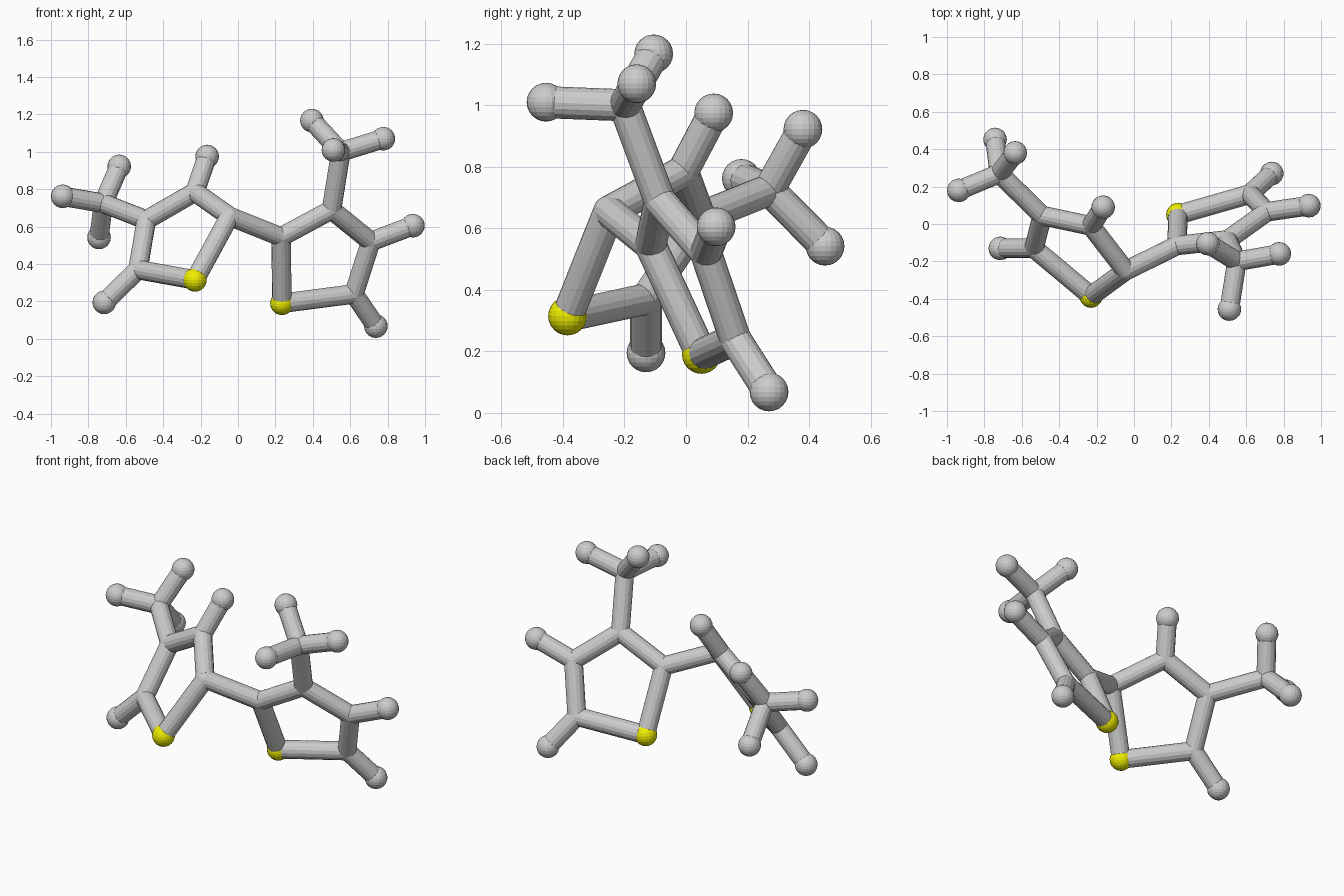
import bpy
from mathutils import Vector

if "Cube" in bpy.data.objects:
    bpy.data.objects.remove(bpy.data.objects["Cube"])

BALL, STICK = 0.063, 0.052

yellow = bpy.data.materials.new("yellow")
yellow.diffuse_color = (0.85, 0.85, 0.0, 1)
yellow.use_nodes = True
yellow.node_tree.nodes["Principled BSDF"].inputs["Base Color"].default_value = yellow.diffuse_color

# atom centres: s = sulphur, c = ring carbon, m = methyl carbon, h = hydrogen
left = {
    "s": (-0.23, -0.385, 0.315), "c2": (-0.045, -0.25, 0.655),
    "c3": (-0.23, -0.01, 0.785), "c4": (-0.49, 0.045, 0.635),
    "c5": (-0.535, -0.13, 0.37), "h3": (-0.165, 0.09, 0.975),
    "h5": (-0.715, -0.13, 0.195), "m": (-0.72, 0.27, 0.725),
    "ha": (-0.635, 0.38, 0.922), "hb": (-0.937, 0.18, 0.762),
    "hc": (-0.743, 0.452, 0.542),
}
right = {
    "s": (0.235, 0.05, 0.19), "c2": (0.23, -0.115, 0.545),
    "c3": (0.5, -0.085, 0.69), "c4": (0.71, 0.065, 0.52),
    "c5": (0.62, 0.16, 0.24), "h4": (0.935, 0.098, 0.605),
    "h5": (0.737, 0.27, 0.068), "m": (0.55, -0.2, 1.0),
    "ha": (0.395, -0.105, 1.167), "hb": (0.777, -0.16, 1.07),
    "hc": (0.51, -0.455, 1.01),
}
ring = ["s c2", "c2 c3", "c3 c4", "c4 c5", "c5 s", "c5 h5",
        "m ha", "m hb", "m hc"]


def ball(name, pos, radius, mat=None):
    bpy.ops.mesh.primitive_uv_sphere_add(segments=20, ring_count=12,
                                         radius=radius, location=pos)
    ob = bpy.context.object
    ob.name = name
    if mat:
        ob.data.materials.append(mat)


def stick(name, a, b):
    a, b = Vector(a), Vector(b)
    d = b - a
    bpy.ops.mesh.primitive_cylinder_add(vertices=16, radius=STICK,
                                        depth=d.length, location=(a + b) / 2)
    ob = bpy.context.object
    ob.name = name
    ob.rotation_euler = d.to_track_quat('Z', 'Y').to_euler()


def build(side, atoms, extra):
    # balls: end atoms and sulphur stand proud, carbons blend with the sticks
    for key, pos in atoms.items():
        if key == "s":
            ball(f"{side}_sulphur_ball", pos, BALL, yellow)
        elif key[0] == "h":
            ball(f"{side}_hydrogen_ball_{key}", pos, BALL)
        else:
            ball(f"{side}_carbon_joint_{key}", pos, STICK)
    # bonds
    for pair in ring + extra:
        p, q = pair.split()
        stick(f"{side}_bond_{p}_{q}", atoms[p], atoms[q])


build("left", left, ["c3 h3", "c4 m"])
build("right", right, ["c4 h4", "c3 m"])

# bond joining the two rings
stick("linking_bond", left["c2"], right["c2"])
